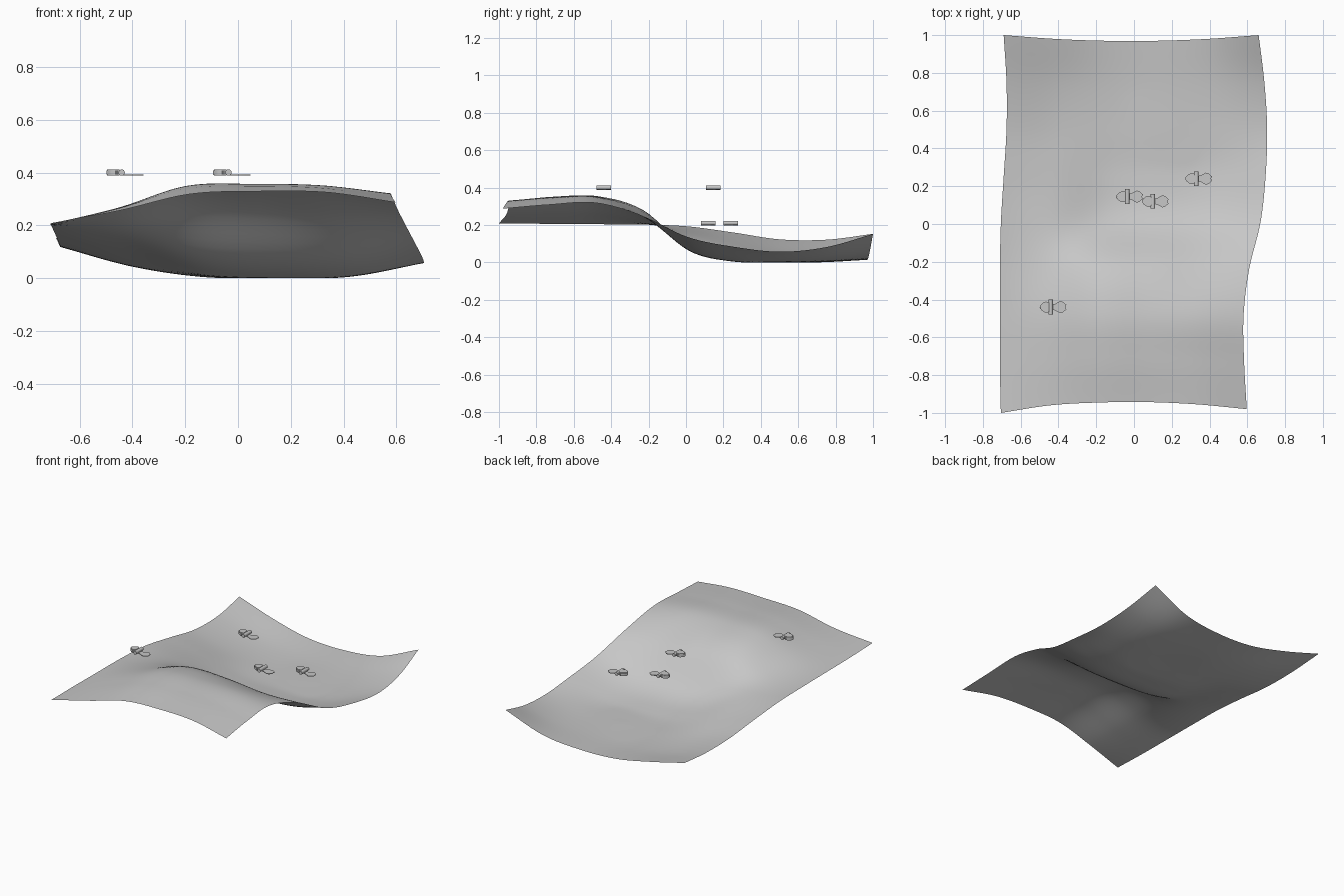
import bpy
import bmesh
import math

cube = bpy.data.objects.get("Cube")
if cube:
    bpy.data.objects.remove(cube, do_unlink=True)


def make_material(name, level):
    mat = bpy.data.materials.new(name)
    color = (level, level, level, 1)
    mat.use_nodes = True
    mat.diffuse_color = color
    mat.node_tree.nodes["Principled BSDF"].inputs["Base Color"].default_value = color
    return mat


grey = make_material("soft grey", 0.57)


def make_object(name, bm, smooth_angle):
    mesh = bpy.data.meshes.new(name)
    bm.to_mesh(mesh)
    bm.free()
    mesh.materials.append(grey)
    obj = bpy.data.objects.new(name, mesh)
    bpy.context.collection.objects.link(obj)
    bpy.ops.object.select_all(action="DESELECT")
    obj.select_set(True)
    bpy.context.view_layer.objects.active = obj
    bpy.ops.object.shade_smooth_by_angle(angle=math.radians(smooth_angle))
    return obj


def spline(values, t):
    """Smooth curve through evenly spaced values, t from 0 to 1."""
    last = len(values) - 1
    i = min(int(t * last), last - 1)
    f = t * last - i
    b, c = values[i], values[i + 1]
    a = values[i - 1] if i > 0 else 2 * b - c
    d = values[i + 2] if i + 2 <= last else 2 * c - b
    return b + f / 2 * (c - a + f * (2 * a - 5 * b + 4 * c - d + f * (3 * (b - c) + d - a)))


# Wavy sheet: heights in thousandths, rows front to back, columns right to left
heights = [
    [209, 257, 318, 329, 325, 287],
    [206, 266, 342, 350, 342, 308],
    [204, 262, 344, 350, 344, 318],
    [202, 218, 274, 268, 246, 250],
    [193, 150, 82, 64, 74, 135],
    [160, 92, 20, 5, 14, 83],
    [123, 50, 5, 1, 6, 57],
    [121, 46, 6, 2, 16, 82],
    [152, 80, 25, 15, 45, 152],
]
side_low = [-.705, -.71, -.71, -.71, -.705, -.69, -.675, -.675, -.69]
side_high = [.597, .583, .58, .61, .67, .697, .705, .69, .66]
end_front = [-1, -.96, -.945, -.943, -.955, -.98]
end_back = [1, .98, .97, .97, .98, 1]


def sheet_point(u, v):
    low, high = spline(side_low, v), spline(side_high, v)
    front, back = spline(end_front, u), spline(end_back, u)
    z = spline([spline(row, u) for row in heights], v) / 1000
    return (low + (high - low) * u, front + (back - front) * v, max(z, 0))


bm = bmesh.new()
NU, NV = 48, 64
grid = [[bm.verts.new(sheet_point(i / NU, j / NV)) for i in range(NU + 1)]
        for j in range(NV + 1)]
for near, far in zip(grid, grid[1:]):
    for i in range(NU):
        bm.faces.new((near[i], near[i + 1], far[i + 1], far[i]))
make_object("wavy_sheet", bm, 60)


# Small floating markers: thick nose, cross bar and thin tail plate
def add_prism(bm, half_outline, bottom, top):
    outline = half_outline + [(x, -y) for x, y in reversed(half_outline) if y]
    face = bm.faces.new([bm.verts.new((x, y, bottom)) for x, y in outline])
    made = bmesh.ops.extrude_face_region(bm, geom=[face])["geom"]
    bmesh.ops.translate(bm, vec=(0, 0, top - bottom),
                        verts=[g for g in made if isinstance(g, bmesh.types.BMVert)])


def add_bar(bm, radius, length):
    made = bmesh.ops.create_cone(bm, cap_ends=True, segments=16, radius1=radius,
                                 radius2=radius, depth=length)
    for v in made["verts"]:
        v.co.y, v.co.z = v.co.z, v.co.y


nose = [(-.06, 0), (-.054, .012), (-.035, .027), (-.02, .03), (-.004, .022)]
tail = [(0, .012), (.025, .018), (.05, .032), (.064, .028), (.083, .012), (.078, 0)]


def add_marker(name, location):
    bm = bmesh.new()
    add_prism(bm, nose, -.012, .012)
    bmesh.ops.bevel(bm, geom=bm.edges[:], offset=.004, segments=2, affect="EDGES")
    add_prism(bm, tail, -.012, -.008)
    add_bar(bm, .012, .078)
    bmesh.ops.recalc_face_normals(bm, faces=bm.faces)
    make_object(name, bm, 35).location = location


add_marker("marker_front", (-.441, -.44, .4))
add_marker("marker_middle", (-.036, .145, .4))
add_marker("marker_low", (.1, .12, .21))
add_marker("marker_back", (.33, .24, .21))
